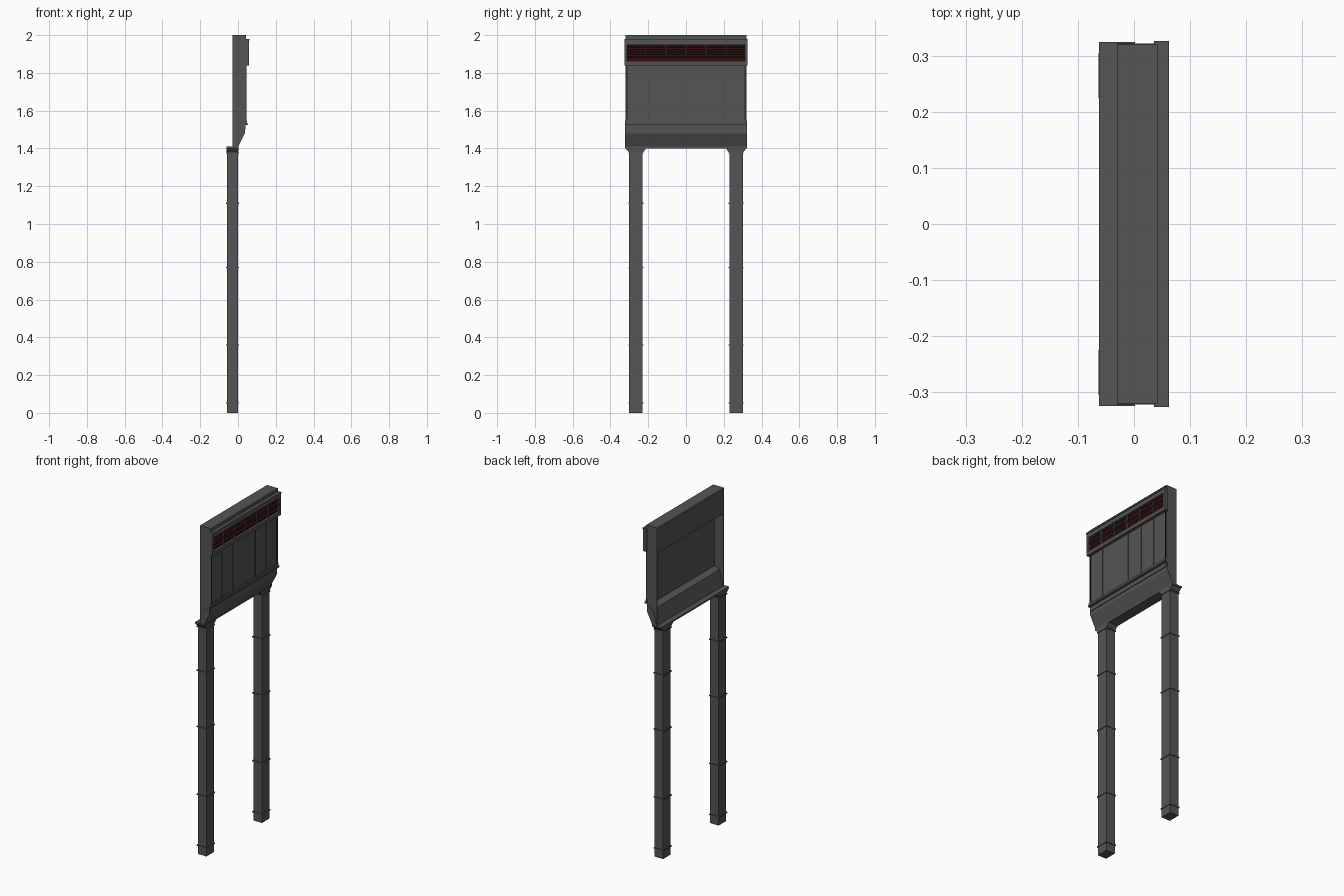
import bpy
import bmesh

old = bpy.data.objects.get("Cube")
if old:
    bpy.data.objects.remove(old, do_unlink=True)


def material(name, color):
    m = bpy.data.materials.new(name)
    m.use_nodes = True
    m.diffuse_color = (*color, 1)
    bsdf = m.node_tree.nodes["Principled BSDF"]
    bsdf.inputs["Base Color"].default_value = (*color, 1)
    bsdf.inputs["Roughness"].default_value = 0.8
    return m


GREY = material("dark grey metal", (0.09, 0.09, 0.09))
BLACK = material("black gap", (0.012, 0.012, 0.012))
RED = material("deep red grille", (0.035, 0.005, 0.005))


def finish(name, bm, mat):
    bmesh.ops.recalc_face_normals(bm, faces=bm.faces)
    mesh = bpy.data.meshes.new(name)
    bm.to_mesh(mesh)
    bm.free()
    mesh.materials.append(mat)
    ob = bpy.data.objects.new(name, mesh)
    bpy.context.collection.objects.link(ob)
    return ob


def box(name, x, y, z, mat=GREY, taper=None):
    """Box between ranges; taper scales the lower face in x and y."""
    bm = bmesh.new()
    bmesh.ops.create_cube(bm, size=1)
    mid = [(r[0] + r[1]) / 2 for r in (x, y, z)]
    for v in bm.verts:
        if taper and v.co.z < 0:
            v.co.x *= taper[0]
            v.co.y *= taper[1]
        for i, r in enumerate((x, y, z)):
            v.co[i] = mid[i] + v.co[i] * (r[1] - r[0])
    return finish(name, bm, mat)


def extrude_y(name, profile, y0, y1, mat=GREY):
    """Extrude an x-z profile along y."""
    bm = bmesh.new()
    face = bm.faces.new([bm.verts.new((x, y0, z)) for x, z in profile])
    new = bmesh.ops.extrude_face_region(bm, geom=[face])["geom"]
    verts = [g for g in new if isinstance(g, bmesh.types.BMVert)]
    bmesh.ops.translate(bm, verts=verts, vec=(0, y1 - y0, 0))
    return finish(name, bm, mat)


# Cabinet: upper housing, thin front sheet and lower wedge, open at the rear
box("upper_housing", (-0.03, 0.042), (-0.32, 0.32), (1.845, 2.0))
box("front_sheet", (0.03, 0.04), (-0.315, 0.315), (1.5, 1.845))
wedge = [(0.036, 1.53), (0.036, 1.48), (0.0, 1.408), (-0.03, 1.408), (-0.004, 1.5), (0.03, 1.515)]
extrude_y("lower_wedge", wedge, -0.322, 0.322)

# End plates closing the cabinet
end_profile = [(-0.03, 1.408), (0, 1.408), (0.036, 1.48), (0.036, 1.53),
               (0.042, 1.54), (0.042, 1.85), (-0.03, 1.85)]
for s, side in ((-1, "right"), (1, "left")):
    extrude_y(side + "_end_plate", end_profile, s * 0.314, s * 0.32)
    box(side + "_panel_gap", (0.041, 0.044), sorted((s * 0.309, s * 0.316)), (1.545, 1.84), BLACK)

# Front trims and panel ribs
box("lower_trim", (0.03, 0.052), (-0.322, 0.322), (1.525, 1.533))
box("upper_trim", (0.035, 0.047), (-0.322, 0.322), (1.533, 1.547))
columns = [-0.213 + i * 0.1065 for i in range(5)]
for y in columns:
    box("panel_rib", (0.038, 0.0425), (y - 0.002, y + 0.002), (1.547, 1.845))

# Louvre frame with red interior, dividers and slats
box("grille_back", (0.04, 0.044), (-0.315, 0.315), (1.85, 1.96), RED)
box("frame_top", (0.036, 0.058), (-0.326, 0.326), (1.948, 1.972))
box("frame_cap", (0.036, 0.062), (-0.326, 0.326), (1.972, 1.98))
box("frame_bottom", (0.036, 0.058), (-0.326, 0.326), (1.84, 1.862))
for s in (-1, 1):
    box("frame_side", (0.036, 0.058), sorted((s * 0.312, s * 0.326)), (1.862, 1.948))
for y in columns:
    box("grille_divider", (0.044, 0.056), (y - 0.002, y + 0.002), (1.862, 1.948))
for i in range(4):
    z = 1.878 + i * 0.018
    extrude_y("grille_slat", [(0.044, z + 0.008), (0.054, z), (0.054, z + 0.002), (0.044, z + 0.01)],
              -0.312, 0.312, RED)
box("grille_bar", (0.053, 0.056), (-0.312, 0.312), (1.908, 1.911))

# Base plate carried by the posts
box("base_plate", (-0.062, 0.002), (-0.324, 0.324), (1.4, 1.409))

# Two posts with joint bands and flared heads
for s, side in ((-1, "right"), (1, "left")):
    c = s * 0.265
    box(side + "_post", (-0.058, 0.0), (c - 0.036, c + 0.036), (0, 1.4))
    box(side + "_post_head", (-0.062, 0.003), (c - 0.055, c + 0.055), (1.38, 1.4), taper=(0.92, 0.68))
    for z in (0.052, 0.36, 0.77, 1.11, 1.375):
        box(side + "_post_band", (-0.063, 0.004), (c - 0.04, c + 0.04), (z - 0.003, z + 0.003))
